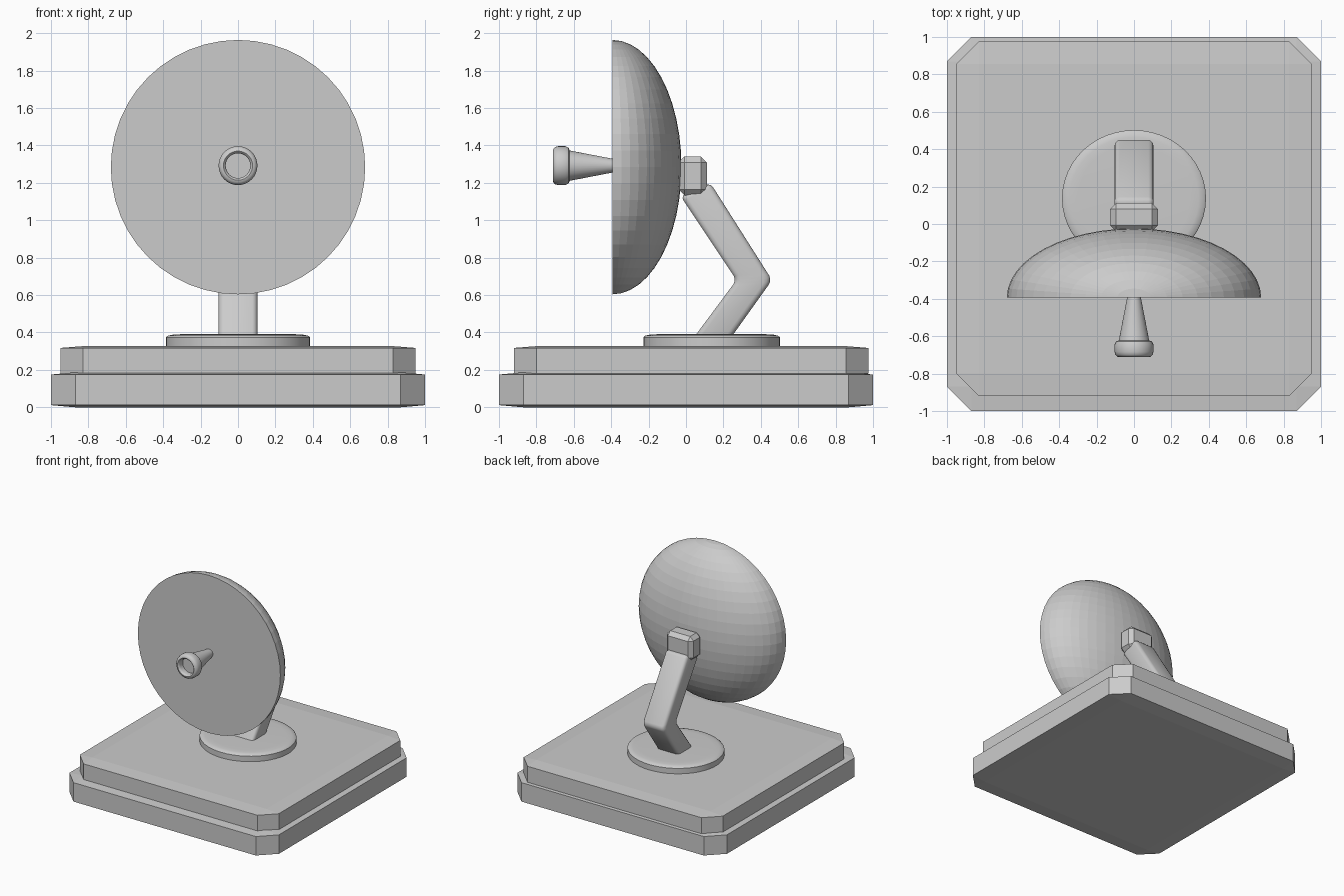
import bpy, bmesh, math
from mathutils import Matrix

if "Cube" in bpy.data.objects:
    bpy.data.objects.remove(bpy.data.objects["Cube"])


def finish(name, bm, smooth=None):
    bmesh.ops.recalc_face_normals(bm, faces=bm.faces[:])
    me = bpy.data.meshes.new(name)
    bm.to_mesh(me)
    bm.free()
    ob = bpy.data.objects.new(name, me)
    bpy.context.collection.objects.link(ob)
    if smooth:
        bpy.ops.object.select_all(action='DESELECT')
        ob.select_set(True)
        bpy.context.view_layer.objects.active = ob
        bpy.ops.object.shade_smooth_by_angle(angle=math.radians(smooth))
    return ob


def chamfered_box(name, lo, hi, bevel, flatten=1.0):
    """Box chamfered on every edge; flatten squashes the chamfer along z."""
    size = [hi[i] - lo[i] for i in range(3)]
    mid = [(hi[i] + lo[i]) / 2 for i in range(3)]
    bm = bmesh.new()
    bmesh.ops.create_cube(bm, size=1)
    bmesh.ops.scale(bm, vec=(size[0], size[1], size[2] / flatten), verts=bm.verts)
    bmesh.ops.bevel(bm, geom=bm.edges[:], offset=bevel, segments=1, profile=0.5, affect='EDGES')
    bmesh.ops.scale(bm, vec=(1, 1, flatten), verts=bm.verts)
    bmesh.ops.translate(bm, vec=mid, verts=bm.verts)
    return finish(name, bm)


def lathe(name, profile, matrix, steps=48, smooth=35):
    """Spin (radius, height) points around z, then place with matrix."""
    bm = bmesh.new()
    vs = [bm.verts.new((r, 0, h)) for r, h in profile]
    es = [bm.edges.new(p) for p in zip(vs, vs[1:])]
    bmesh.ops.spin(bm, geom=vs + es, cent=(0, 0, 0), axis=(0, 0, 1),
                   angle=2 * math.pi, steps=steps, use_duplicate=False)
    bmesh.ops.remove_doubles(bm, verts=bm.verts[:], dist=1e-5)
    bmesh.ops.transform(bm, matrix=matrix, verts=bm.verts)
    return finish(name, bm, smooth)


# Two stacked base slabs
chamfered_box("base_lower", (-1, -1, 0), (1, 1, 0.187), 0.13, 0.09)
chamfered_box("base_upper", (-0.95, -0.92, 0.17), (0.95, 0.975, 0.327), 0.12, 0.08)

# Turntable disc, slightly oval
lathe("turntable", [(0, 0.31), (0.385, 0.31), (0.385, 0.374), (0.375, 0.383),
                    (0.345, 0.389), (0.3, 0.391), (0, 0.391)],
      Matrix.Translation((0, 0.137, 0)) @ Matrix.Diagonal((1, 0.948, 1, 1)))

# Bent arm: two prism segments meeting in a mitred elbow
bm = bmesh.new()
left = [(0.01, 0.33), (0.27, 0.68), (-0.03, 1.13)]
right = [(0.21, 0.33), (0.46, 0.68), (0.13, 1.2)]
rings = []
for l, r in zip(left, right):
    rings.append([bm.verts.new((x, *p)) for x, p in
                  ((-0.105, l), (0.105, l), (0.105, r), (-0.105, r))])
for a, b in zip(rings, rings[1:]):
    for i in range(4):
        j = (i + 1) % 4
        bm.faces.new((a[i], a[j], b[j], b[i]))
bm.faces.new(rings[0])
bm.faces.new(rings[-1])
bmesh.ops.bevel(bm, geom=bm.edges[:], offset=0.028, segments=3, profile=0.5, affect='EDGES')
finish("arm", bm, 30)

# Mounting block behind the dish
chamfered_box("dish_mount", (-0.127, -0.04, 1.133), (0.127, 0.111, 1.342), 0.032)

# Dish: flattened half sphere with a flat front
bm = bmesh.new()
bmesh.ops.create_uvsphere(bm, u_segments=48, v_segments=24, radius=0.68)
cut = bmesh.ops.bisect_plane(bm, geom=bm.verts[:] + bm.edges[:] + bm.faces[:], dist=1e-5,
                             plane_co=(0, 0, 0), plane_no=(0, -1, 0), clear_outer=True)
bmesh.ops.holes_fill(bm, edges=[e for e in bm.edges if e.is_boundary], sides=0)
bmesh.ops.scale(bm, vec=(1, 0.37 / 0.68, 1), verts=bm.verts)
bmesh.ops.translate(bm, vec=(0, -0.394, 1.284), verts=bm.verts)
finish("dish", bm)

# Feed horn: tapered stem with a rounded, recessed head, pointing to -y
lathe("feed_horn", [(0, -0.03), (0.034, -0.03), (0.037, 0), (0.081, 0.228), (0.096, 0.234),
                    (0.104, 0.25), (0.104, 0.29), (0.1, 0.305), (0.09, 0.315), (0.078, 0.318),
                    (0.07, 0.312), (0.066, 0.3), (0.066, 0.265), (0, 0.265)],
      Matrix.Translation((0, -0.394, 1.292)) @ Matrix.Rotation(math.radians(90), 4, 'X'), 32)
